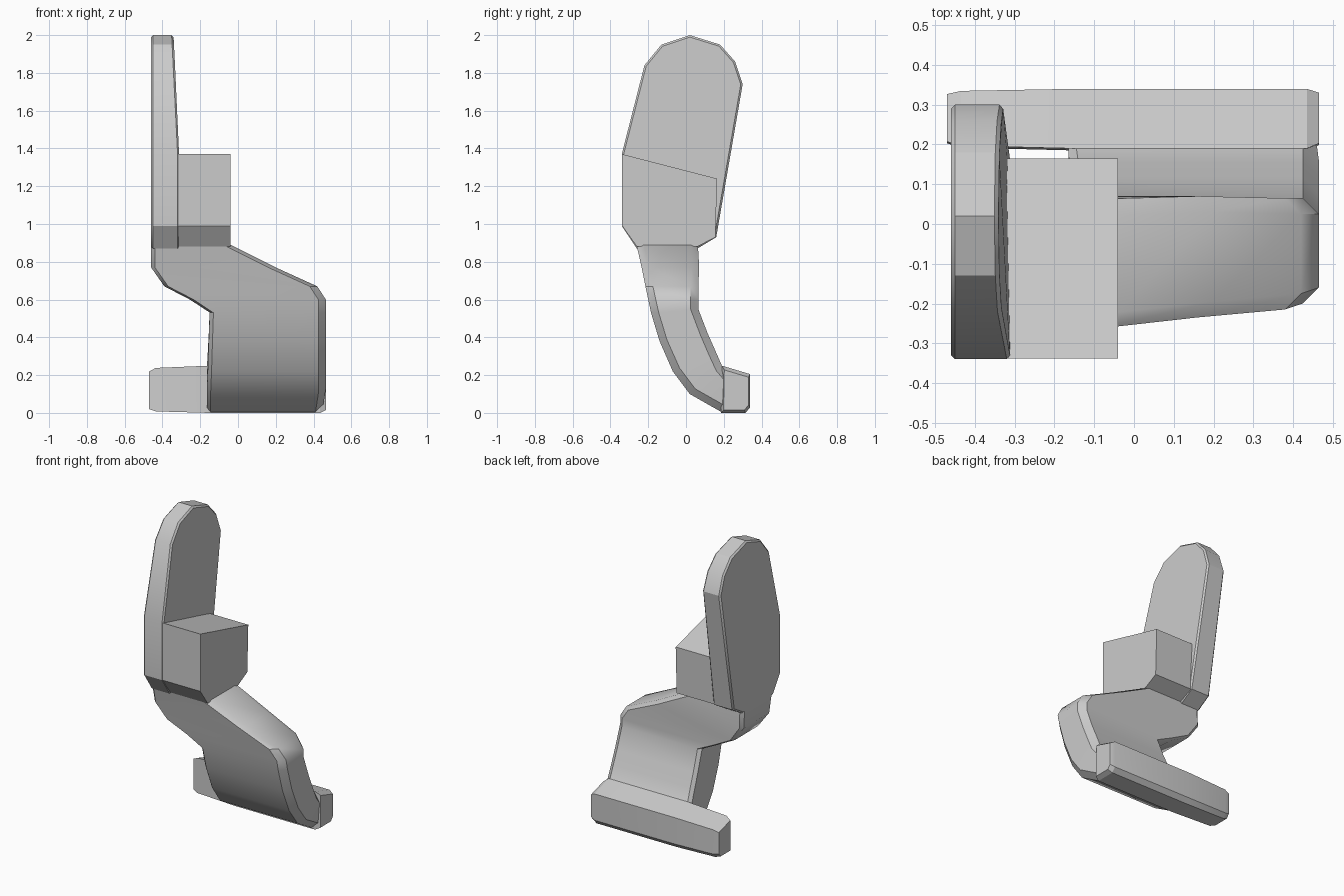
import bpy, bmesh, math

cube = bpy.data.objects.get("Cube")
if cube:
    bpy.data.objects.remove(cube, do_unlink=True)

GREY = (0.6, 0.6, 0.6, 1.0)
mat = bpy.data.materials.new("plain grey")
mat.use_nodes = True
mat.diffuse_color = GREY
mat.node_tree.nodes["Principled BSDF"].inputs["Base Color"].default_value = GREY


def loft(name, rings, bevel=0.0, smooth=25):
    """Skin a list of equal-length point rings and cap both ends."""
    bm = bmesh.new()
    loops = [[bm.verts.new(p) for p in ring] for ring in rings]
    n = len(loops[0])
    for a, b in zip(loops, loops[1:]):
        for i in range(n):
            j = (i + 1) % n
            bm.faces.new((a[i], a[j], b[j], b[i]))
    bm.faces.new(loops[0])
    bm.faces.new(loops[-1])
    bmesh.ops.recalc_face_normals(bm, faces=bm.faces)
    mesh = bpy.data.meshes.new(name)
    bm.to_mesh(mesh)
    bm.free()
    mesh.materials.append(mat)
    obj = bpy.data.objects.new(name, mesh)
    bpy.context.collection.objects.link(obj)
    if bevel:
        mod = obj.modifiers.new("edge bevel", 'BEVEL')
        mod.width = bevel
        mod.segments = 1
        mod.limit_method = 'ANGLE'
        mod.angle_limit = math.radians(60)
    bpy.ops.object.select_all(action='DESELECT')
    bpy.context.view_layer.objects.active = obj
    obj.select_set(True)
    bpy.ops.object.shade_smooth_by_angle(angle=math.radians(smooth))
    return obj


# Tall rounded fin: a side profile whose inner face thins toward the top
fin_profile = [(-0.26, 0.87), (-0.34, 0.99), (-0.34, 1.37), (-0.22, 1.84),
               (-0.13, 1.95), (0.02, 2.0), (0.18, 1.95), (0.26, 1.86),
               (0.30, 1.74), (0.16, 0.93), (0.06, 0.87)]
outer = [(-0.46, y, z) for y, z in fin_profile]
inner = [(-0.31 - 0.05 * max(0, z - 1.37), y, z) for y, z in fin_profile]
loft("fin", [outer, inner], bevel=0.01)

# Block beside the fin, with a top that slopes down to the back
block_profile = [(-0.26, 0.88), (-0.338, 0.99), (-0.338, 1.37),
                 (0.165, 1.24), (0.155, 0.93), (0.06, 0.88)]
loft("block", [[(x, y, z) for y, z in block_profile] for x in (-0.44, -0.04)])

# Curved body: chamfered sections given by front y, z, back y, z and x range
stations = [(-0.262, 0.89, 0.063, 0.89, -0.46, -0.04),
            (-0.235, 0.77, 0.07, 0.77, -0.46, 0.20),
            (-0.215, 0.67, 0.065, 0.67, -0.39, 0.42),
            (-0.20, 0.60, 0.065, 0.60, -0.255, 0.465),
            (-0.185, 0.53, 0.065, 0.55, -0.15, 0.465),
            (-0.14, 0.38, 0.115, 0.42, -0.155, 0.465),
            (-0.07, 0.22, 0.155, 0.33, -0.16, 0.465),
            (0.02, 0.10, 0.19, 0.25, -0.165, 0.465),
            (0.19, 0.003, 0.30, 0.12, -0.165, 0.45)]


def section(fy, fz, by, bz, x0, x1, c=0.04):
    t = c / math.hypot(by - fy, bz - fz)
    corners = [(x0 + c / 2, 0), (x1 - c, 0), (x1, t), (x1, 1 - t),
               (x1 - c, 1), (x0 + c / 2, 1), (x0, 1 - t / 2), (x0, t / 2)]
    return [(x, fy + (by - fy) * k, fz + (bz - fz) * k) for x, k in corners]


loft("body", [section(*s) for s in stations], smooth=35)

# Long foot bar at the back, tapering to a chamfered free end
foot_profile = [(0.185, 0.0), (0.315, 0.0), (0.34, 0.03),
                (0.34, 0.205), (0.19, 0.25)]
foot_ends = [(-0.47, 0.80), (-0.435, 0.92), (-0.15, 1.0), (0.435, 1.0), (0.465, 0.85)]
cy, cz = 0.275, 0.10
loft("foot", [[(x, cy + (y - cy) * s, cz + (z - cz) * s) for y, z in foot_profile]
              for x, s in foot_ends], smooth=20)
